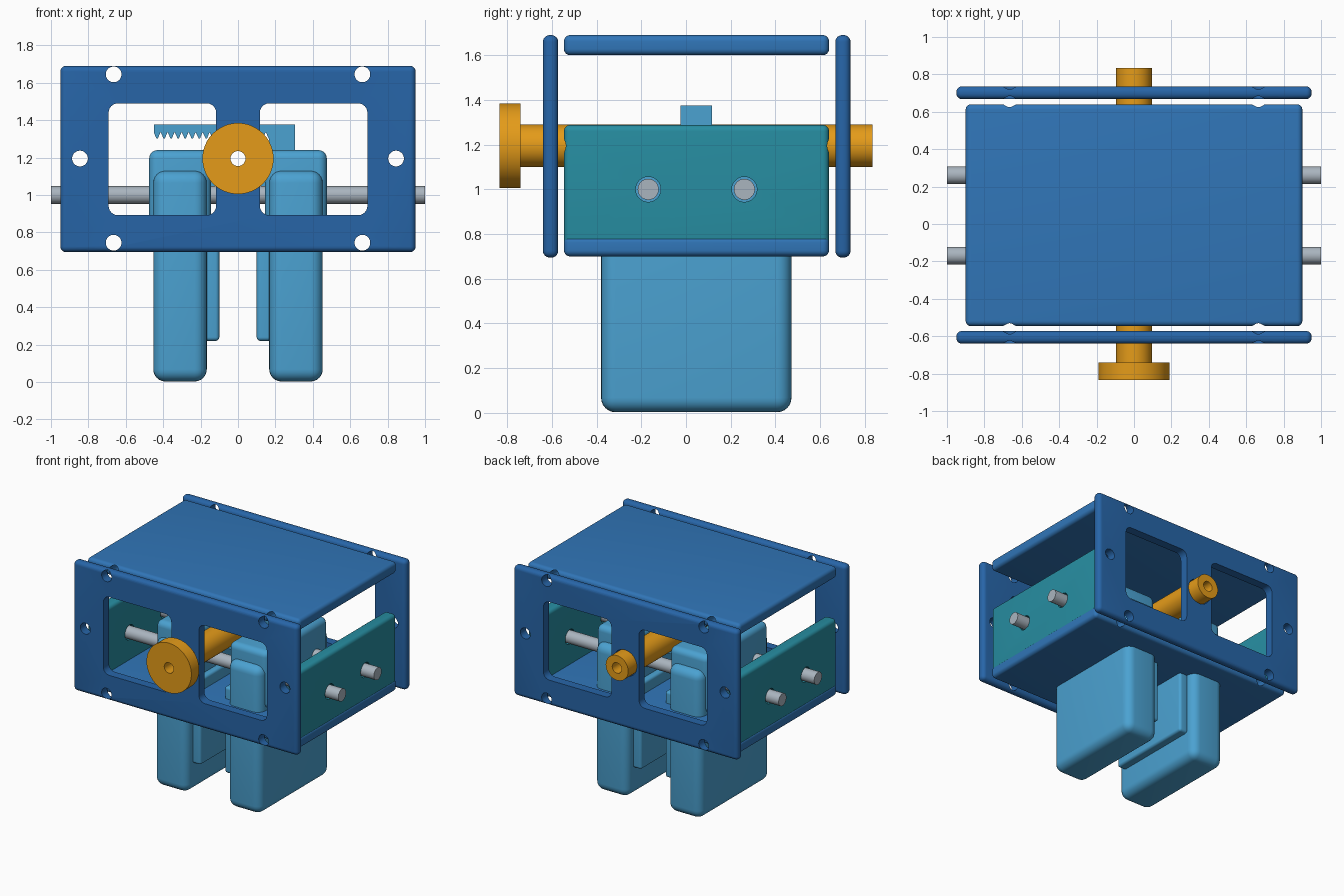
import bpy, bmesh, math
from mathutils import Matrix, Vector

if "Cube" in bpy.data.objects:
    bpy.data.objects.remove(bpy.data.objects["Cube"])


def material(name, rgb):
    m = bpy.data.materials.new(name)
    m.diffuse_color = (*rgb, 1)
    m.use_nodes = True
    m.node_tree.nodes["Principled BSDF"].inputs["Base Color"].default_value = m.diffuse_color
    return m


BLUE = material("plate_blue", (0.03, 0.18, 0.48))
DEEP = material("end_plate_blue", (0.02, 0.13, 0.39))
TEAL = material("teal", (0.02, 0.27, 0.36))
SKY = material("jaw_blue", (0.07, 0.36, 0.64))
GOLD = material("gold", (0.78, 0.33, 0.01))
STEEL = material("steel", (0.4, 0.46, 0.52))


def finish(bm, name, mat=None):
    bmesh.ops.recalc_face_normals(bm, faces=bm.faces)
    me = bpy.data.meshes.new(name)
    bm.to_mesh(me)
    bm.free()
    ob = bpy.data.objects.new(name, me)
    bpy.context.collection.objects.link(ob)
    if mat:
        me.materials.append(mat)
    return ob


def smooth(ob):
    bpy.ops.object.select_all(action='DESELECT')
    ob.select_set(True)
    bpy.context.view_layer.objects.active = ob
    bpy.ops.object.shade_smooth_by_angle(angle=math.radians(35))
    return ob


def box(name, x, y, z, mat=None, r=0.0, axis=None):
    """Box from three ranges; round all edges, or only those along one axis."""
    bm = bmesh.new()
    bmesh.ops.create_cube(bm, size=1)
    for v in bm.verts:
        v.co = Vector([(a + b) / 2 + c * (b - a) for (a, b), c in zip((x, y, z), v.co)])
    if r:
        edges = [e for e in bm.edges if axis is None
                 or abs((e.verts[0].co - e.verts[1].co).normalized()[axis]) > 0.9]
        bmesh.ops.bevel(bm, geom=edges, offset=r, segments=6, profile=0.5, affect='EDGES')
    return finish(bm, name, mat)


def cylinder(name, axis, r, center, length, mat=None):
    bm = bmesh.new()
    rot = Matrix.Rotation(math.pi / 2, 4, 'Y' if axis == 'X' else 'X')
    bmesh.ops.create_cone(bm, cap_ends=True, segments=48, radius1=r, radius2=r,
                          depth=length, matrix=Matrix.Translation(center) @ rot)
    return finish(bm, name, mat)


def boolean(ob, others, op='DIFFERENCE'):
    for other in others:
        m = ob.modifiers.new("bool", 'BOOLEAN')
        m.operation, m.object, m.solver = op, other, 'EXACT'
    bpy.context.view_layer.update()
    me = bpy.data.meshes.new_from_object(ob.evaluated_get(bpy.context.evaluated_depsgraph_get()))
    ob.modifiers.clear()
    ob.data = me
    for other in others:
        bpy.data.objects.remove(other)
    return ob


def screw_holes(spots):
    return [cylinder("cut", 'Y', 0.042, (x, 0, z), 3) for x, z in spots]


CORNERS = [(sx * 0.665, z) for sx in (-1, 1) for z in (0.745, 1.645)]
SIDES = [(-0.845, 1.195), (0.845, 1.195)]
CY = 0.046      # middle of the mechanism in y
SHAFT_Z = 1.195

# Front and back plates with two windows, screw holes and a shaft hole
for name, y in (("front_plate", (-0.64, -0.572)), ("back_plate", (0.668, 0.736))):
    plate = box(name, (-0.95, 0.95), y, (0.695, 1.69), DEEP, 0.03)
    cuts = [box("cut", (min(s * 0.117, s * 0.692), max(s * 0.117, s * 0.692)),
                (-2, 2), (0.892, 1.49), None, 0.05, 1) for s in (-1, 1)]
    cuts += screw_holes(CORNERS + SIDES)
    cuts.append(cylinder("cut", 'Y', 0.1, (0, 0, SHAFT_Z), 3))
    smooth(boolean(plate, cuts))

# Top and bottom plates, drilled for the screws
for name, z in (("top_plate", (1.6, 1.69)), ("bottom_plate", (0.7, 0.79))):
    plate = box(name, (-0.9, 0.9), (-0.546, 0.64), z, BLUE, 0.028)
    spots = [c for c in CORNERS if z[0] < c[1] < z[1]]
    smooth(boolean(plate, screw_holes(spots)))

# Side plates with guide rod holes
for name, s in (("left_side_plate", -1), ("right_side_plate", 1)):
    x = sorted((s * 0.8, s * 0.895))
    plate = box(name, x, (-0.546, 0.64), (0.745, 1.288), TEAL, 0.028)
    cuts = screw_holes([(s * 0.845, 1.195)])
    cuts += [cylinder("cut", 'X', 0.056, (0, CY + d, 1.0), 3) for d in (-0.215, 0.215)]
    smooth(boolean(plate, cuts))

# Guide rods
for name, d in (("front_guide_rod", -0.215), ("back_guide_rod", 0.215)):
    smooth(cylinder(name, 'X', 0.047, (0, CY + d, 1.0), 2.0, STEEL))

# Hollow drive shaft with knob
shaft = cylinder("drive_shaft", 'Y', 0.095, (0, 0.0, SHAFT_Z), 1.67, GOLD)
knob = cylinder("knob", 'Y', 0.19, (0, -0.7875, SHAFT_Z), 0.095, GOLD)
boolean(shaft, [knob], 'UNION')
smooth(boolean(shaft, [cylinder("cut", 'Y', 0.04, (0, 0, SHAFT_Z), 3)]))

# Jaws: carriage, finger and inner gripping pad
for side, s in (("left", -1), ("right", 1)):
    def span(a, b):
        return sorted((s * a, s * b))
    smooth(box(side + "_carriage", span(0.145, 0.475), (-0.325, 0.415), (0.8, 1.24), SKY, 0.045))
    smooth(box(side + "_finger", span(0.167, 0.453), (-0.38, 0.472), (0.003, 1.13), SKY, 0.065))
    smooth(box(side + "_pad", span(0.1, 0.18), (-0.31, 0.4), (0.22, 0.88), SKY, 0.02))


# Toothed racks: one above the shaft, one turned half round below it
def rack(name, half_turn):
    s = -1 if half_turn else 1
    x0, pitch, n = -0.45, 0.0375, 20
    pts = [(0.305, 1.376), (x0, 1.376)]
    for i in range(n):
        a = x0 + i * pitch
        pts += [(a, 1.333), (a + 0.014, 1.303), (a + 0.022, 1.303), (a + 0.034, 1.333)]
    pts.append((0.305, 1.333))
    bm = bmesh.new()
    face = bm.faces.new([bm.verts.new((s * x, CY - 0.07, SHAFT_Z + s * (z - SHAFT_Z)))
                         for x, z in pts])
    ext = bmesh.ops.extrude_face_region(bm, geom=[face])
    bmesh.ops.translate(bm, vec=(0, 0.14, 0),
                        verts=[v for v in ext['geom'] if isinstance(v, bmesh.types.BMVert)])
    return finish(bm, name, SKY)


rack("upper_rack", False)
rack("lower_rack", True)
box("rack_post", (0.165, 0.305), (CY - 0.07, CY + 0.07), (1.2, 1.34), SKY)
